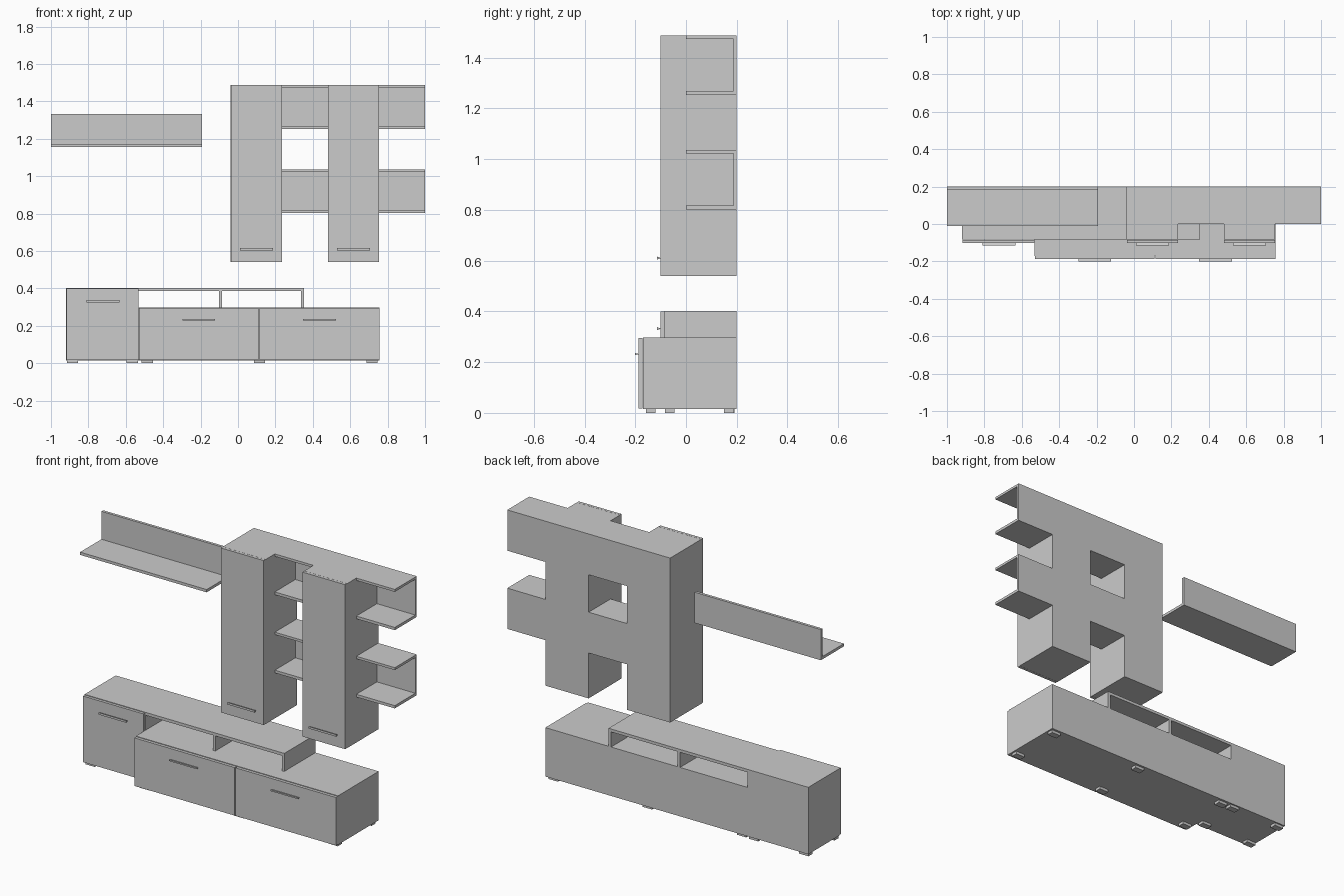
import bpy, bmesh

if "Cube" in bpy.data.objects:
    bpy.data.objects.remove(bpy.data.objects["Cube"])

T = 0.016  # board thickness


def prism(name, profile, x0, x1):
    """Extrude a (y, z) profile from x0 to x1."""
    bm = bmesh.new()
    a = [bm.verts.new((x0, y, z)) for y, z in profile]
    b = [bm.verts.new((x1, y, z)) for y, z in profile]
    n = len(profile)
    bm.faces.new(a)
    bm.faces.new(b[::-1])
    for i in range(n):
        j = (i + 1) % n
        bm.faces.new((a[j], a[i], b[i], b[j]))
    bmesh.ops.recalc_face_normals(bm, faces=bm.faces)
    mesh = bpy.data.meshes.new(name)
    bm.to_mesh(mesh)
    bm.free()
    ob = bpy.data.objects.new(name, mesh)
    bpy.context.collection.objects.link(ob)
    return ob


def box(name, x0, x1, y0, y1, z0, z1):
    return prism(name, [(y0, z0), (y1, z0), (y1, z1), (y0, z1)], x0, x1)


def handle(name, x, y, z, h=0.006):
    """Wedge grip, narrow at the door and wide at the front; y is the door face."""
    prism(name, [(y, z - 0.001), (y, z + 0.001),
                 (y - 0.013, z + h), (y - 0.013, z - h)], x - 0.088, x + 0.088)


# Wall shelf: L section
prism("wall_shelf", [(-0.01, 1.156), (0.2, 1.156), (0.2, 1.333), (0.2 - T, 1.333),
                     (0.2 - T, 1.156 + T), (-0.01, 1.156 + T)], -1.0, -0.193)

# Tall wall cabinets with the C-section shelves on their right
for side, x in (("left", -0.039), ("right", 0.481)):
    xe = x + 0.274
    box(side + "_tall_cabinet", x, xe, -0.084, 0.2, 0.54, 1.488)
    box(side + "_tall_door", x + 0.001, xe - 0.001, -0.101, -0.085, 0.54, 1.488)
    handle(side + "_tall_handle", x + 0.137, -0.101, 0.61)
    x_end = 0.481 if side == "left" else 1.0
    for level, z0, z1 in (("lower", 0.802, 1.037), ("upper", 1.253, 1.488)):
        prism(f"{side}_{level}_open_shelf",
              [(0.0, z0), (0.2, z0), (0.2, z1), (0.0, z1), (0.0, z1 - T + 0.002),
               (0.187, z1 - T + 0.002), (0.187, z0 + T), (0.0, z0 + T)], xe, x_end)

# Base side cabinet
box("side_cabinet", -0.92, -0.532, -0.084, 0.2, 0.016, 0.385)
box("side_door", -0.918, -0.533, -0.101, -0.085, 0.018, 0.399)
handle("side_handle", -0.722, -0.101, 0.332)

# Raised top board with its two uprights
box("raised_top", -0.92, 0.354, -0.084, 0.2, 0.385, 0.402)
for i, x in enumerate((-0.102, 0.338)):
    box(f"top_upright_{i + 1}", x, x + T, -0.084, 0.2, 0.298, 0.385)

# Low cabinet with two flap doors
box("low_cabinet", -0.532, 0.757, -0.17, 0.2, 0.016, 0.298)
for side, x in (("left", -0.53), ("right", 0.1155)):
    box(side + "_low_door", x, x + 0.6405, -0.188, -0.171, 0.018, 0.295)
    handle(side + "_low_handle", x + 0.32, -0.188, 0.232, 0.004)

# Feet
for part, xs, ys in (("side", (-0.915, -0.595), (-0.083, 0.155)),
                     ("low", (-0.515, 0.085, 0.687), (-0.158, 0.15))):
    for i, x in enumerate(xs):
        for row, y in zip(("front", "back"), ys):
            box(f"{part}_{row}_foot_{i + 1}", x, x + 0.06, y, y + 0.037, 0.0, 0.016)
